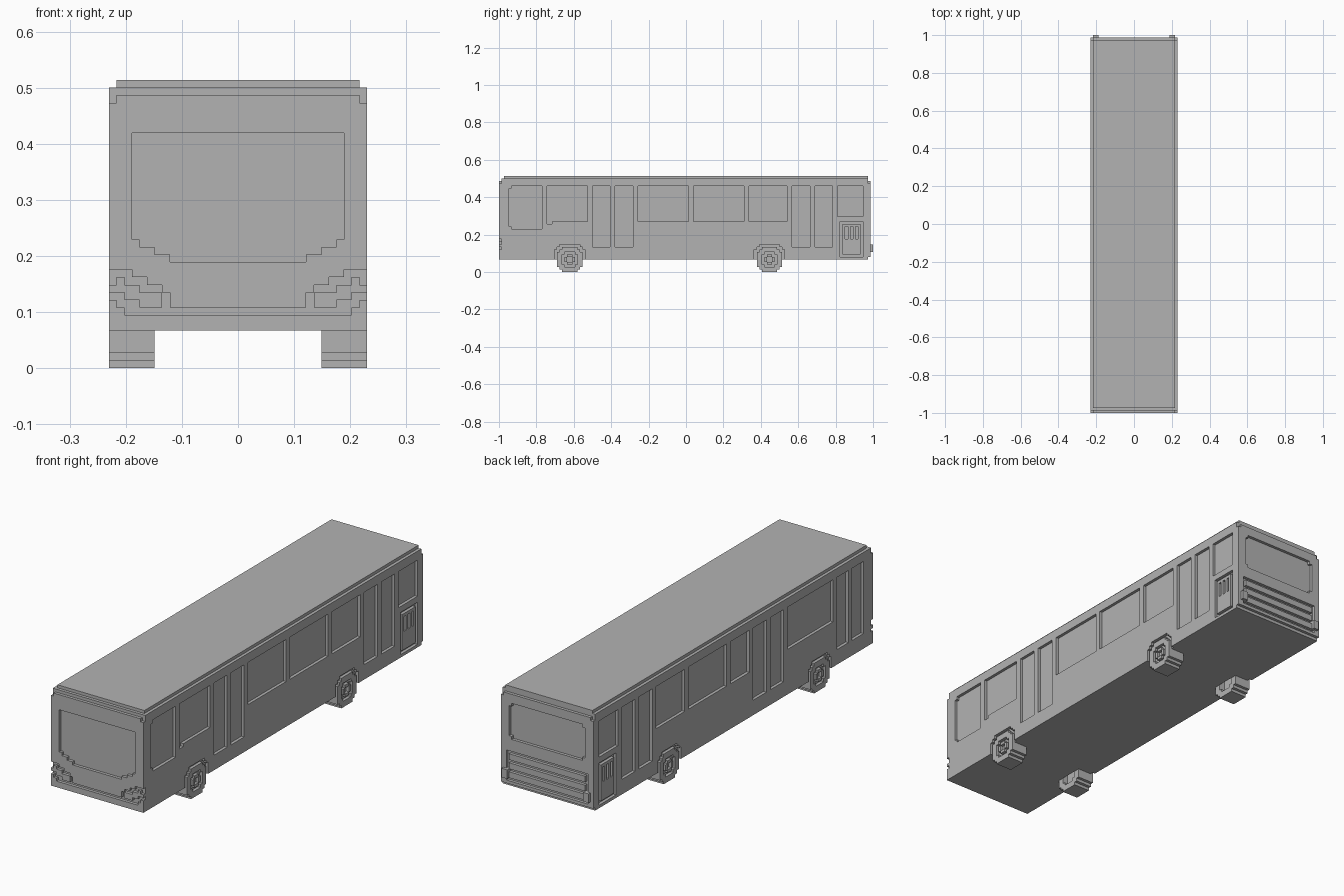
import bpy
import bmesh

V = 2 / 148            # size of one block
W, L = 17, 147         # half width and body length in blocks
HUGE = 999

cube = bpy.data.objects.get("Cube")
if cube:
    bpy.data.objects.remove(cube, do_unlink=True)

grey = bpy.data.materials.new("plain_grey")
grey.use_nodes = True
colour = (0.45, 0.45, 0.45, 1)
grey.diffuse_color = colour
grey.node_tree.nodes["Principled BSDF"].inputs["Base Color"].default_value = colour


def build(name, steps):
    """Add and cut boxes in order, then skin the remaining solid."""
    axes = []
    for a in range(3):
        axes.append(sorted({v for _, box in steps for v in box[a]}))
    index = [{v: i for i, v in enumerate(ax)} for ax in axes]
    cells = set()
    for add, box in steps:
        r = [range(index[a][box[a][0]], index[a][box[a][1]]) for a in range(3)]
        block = {(i, j, k) for i in r[0] for j in r[1] for k in r[2]}
        cells = cells | block if add else cells - block
    bm = bmesh.new()
    verts = {}

    def vert(key):
        if key not in verts:
            x, y, z = (axes[a][key[a]] for a in range(3))
            verts[key] = bm.verts.new((x * V, y * V - 1, z * V))
        return verts[key]

    for cell in cells:
        for a in range(3):
            b, c = (a + 1) % 3, (a + 2) % 3
            for side in (0, 1):
                near = list(cell)
                near[a] += 2 * side - 1
                if tuple(near) in cells:
                    continue
                ring = []
                for u, w in ((0, 0), (1, 0), (1, 1), (0, 1)):
                    p = list(cell)
                    p[a] += side
                    p[b] += u
                    p[c] += w
                    ring.append(vert(tuple(p)))
                bm.faces.new(ring if side else ring[::-1])
    mesh = bpy.data.meshes.new(name)
    bm.to_mesh(mesh)
    bm.free()
    mesh.materials.append(grey)
    obj = bpy.data.objects.new(name, mesh)
    bpy.context.collection.objects.link(obj)
    return obj


def span(s, a, b):
    return (a, b) if s > 0 else (-b, -a)


def disc(r):
    """Stepped round outline as (half width, half height) boxes."""
    return [(r, r - 2), (r - 1, r - 1), (r - 2, r)]


body = []


def add(x, y, z):
    body.append((True, (x, y, z)))


def cut(x, y, z):
    body.append((False, (x, y, z)))


# Body shell and stepped roof
add((-W, W), (0, L), (5, 36))
add((-W, W), (1, L), (36, 37))
add((-16, 16), (2, L - 1), (37, 38))
cut((-W, W), (L - 1, L), (5, 6))
cut((-W, W), (L - 1, L), (36, 37))
for s in (1, -1):
    for y in ((0, 1), (L - 1, L)):
        cut(span(s, 16, W), y, (35, 37))

# Side windows and doors: (start, end, sill)
shared = [(77, 97, 20), (99, 114, 20), (116, 123, 10), (125, 132, 10), (134, 144, 22)]
left = [(5, 17, 17), (19, 35, 20), (37, 44, 10), (46, 53, 10), (55, 75, 20)]
right = [(5, 11, 10), (13, 19, 10), (21, 45, 20), (47, 54, 10), (56, 63, 10), (65, 75, 20)]
WHEELS = (28, 107)
for s, own in ((1, left), (-1, right)):
    skin = span(s, 16, W)
    for y0, y1, sill in own + shared:
        cut(skin, (y0, y1), (sill, 34))
    if s > 0:
        cut(skin, (4, 5), (18, 33))
        cut(skin, (19, 21), (19, 20))
    # Engine vent door
    cut(skin, (135, 144), (6, 20))
    add(skin, (136, 143), (7, 19))
    for y in (137, 139, 141):
        cut(skin, (y, y + 1), (13, 18))
    # Wheel arches
    for y in WHEELS:
        for w, h in disc(6):
            cut(skin, (y - w, y + w), (5, 5 + h))
        for w, h in disc(5):
            cut(span(s, 11, W), (y - w, y + w), (5, 5 + h))

# Windscreen with stepped lower edge
for half, z0, z1 in ((14, 17, 31), (13, 16, 17), (11, 15, 16), (9, 14, 15)):
    cut((-half, half), (0, 1), (z0, z1))

# Bumper groove and headlights
cut((-15, 15), (0, 1), (7, 8))
for s in (1, -1):
    for x0, x1, z in ((14, 17, 12), (12, 17, 11), (10, 17, 10), (9, 17, 9), (9, 16, 8)):
        cut(span(s, x0, x1), (0, 1), (z, z + 1))
    for x0, x1, z in ((15, 16, 11), (13, 17, 10), (10, 15, 9), (10, 13, 8)):
        add(span(s, x0, x1), (0, 1), (z, z + 1))

# Rear window and slatted grille
back = (L - 1, L)
cut((-14, 14), back, (22, 32))
cut((-13, 13), back, (21, 33))
cut((-15, 15), back, (7, 17))
for z in (8, 11, 14):
    add((-14, 14), back, (z, z + 2))

build("bus_body", body)

# Wheels with recessed rims and cross shaped hubs
for s, side in ((1, "left"), (-1, "right")):
    for y, end in zip(WHEELS, ("front", "rear")):
        steps = []

        def ring(solid, x0, x1, shape):
            for w, h in shape:
                steps.append((solid, (span(s, x0, x1), (y - w, y + w), (5 - h, 5 + h))))

        ring(True, 11, 17, disc(5))
        ring(False, 16, 17, [(3, 2), (2, 3)])
        ring(True, 16, 17, [(2, 1), (1, 2)])
        ring(False, 16, 17, [(1, 1)])
        ring(False, 11, 13, [(3, 2), (2, 3)])
        build(f"{end}_{side}_wheel", steps)
    # Rear lamp
    build(f"rear_{side}_lamp", [(True, (span(s, 14, 16), (L - 1, L + 1), (8, 11)))])
